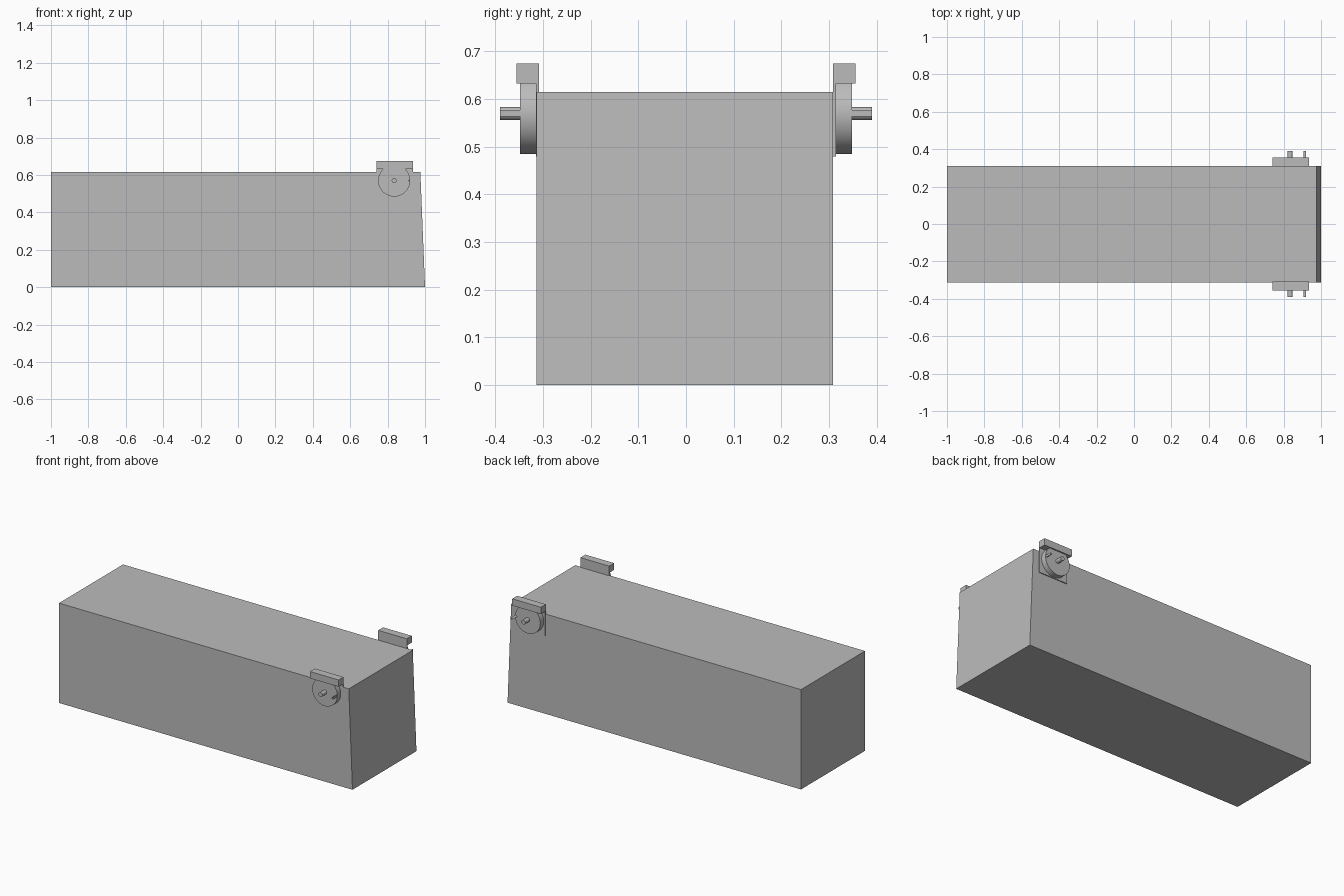
import bpy
import bmesh
import math

cube = bpy.data.objects.get("Cube")
if cube:
    bpy.data.objects.remove(cube, do_unlink=True)

grey = bpy.data.materials.new("plain grey")
grey.use_nodes = True
grey.diffuse_color = (0.5, 0.5, 0.5, 1)
grey.node_tree.nodes["Principled BSDF"].inputs["Base Color"].default_value = (0.5, 0.5, 0.5, 1)


def prism(name, profile, y0, y1, smooth=False):
    """Extrude an (x, z) outline from depth y0 to y1."""
    mesh = bpy.data.meshes.new(name)
    bm = bmesh.new()
    face = bm.faces.new([bm.verts.new((x, y0, z)) for x, z in profile])
    moved = bmesh.ops.extrude_face_region(bm, geom=[face])["geom"]
    verts = [v for v in moved if isinstance(v, bmesh.types.BMVert)]
    bmesh.ops.translate(bm, verts=verts, vec=(0, y1 - y0, 0))
    bmesh.ops.recalc_face_normals(bm, faces=bm.faces)
    bm.to_mesh(mesh)
    bm.free()
    mesh.materials.append(grey)
    obj = bpy.data.objects.new(name, mesh)
    bpy.context.collection.objects.link(obj)
    if smooth:
        bpy.ops.object.select_all(action="DESELECT")
        obj.select_set(True)
        bpy.context.view_layer.objects.active = obj
        bpy.ops.object.shade_smooth_by_angle(angle=math.radians(30))
    return obj


def rect(x0, x1, z0, z1):
    return [(x0, z0), (x1, z0), (x1, z1), (x0, z1)]


def ring(x, z, radius, sides):
    """Regular outline with its first corner towards -x."""
    steps = [math.pi + math.tau * i / sides for i in range(sides)]
    return [(x + radius * math.cos(a), z + radius * math.sin(a)) for a in steps]


# Long body with a slightly raked end
prism("body", [(-1, 0), (1, 0), (0.975, 0.615), (-1, 0.615)], -0.314, 0.309)

# Matching wheel mount on each side
AXLE_X, AXLE_Z = 0.835, 0.57
for side, s in (("right", -1), ("left", 1)):
    prism(side + "_mount_plate", rect(0.74, 0.935, 0.48, 0.64), s * 0.308, s * 0.3145)
    prism(side + "_top_block", rect(0.74, 0.935, 0.633, 0.675), s * 0.308, s * 0.356)
    prism(side + "_disc", ring(AXLE_X, AXLE_Z, 0.0855, 48), s * 0.313, s * 0.348, True)
    prism(side + "_axle", ring(AXLE_X, AXLE_Z, 0.0135, 16), s * 0.34, s * 0.39, True)
    prism(side + "_crank_pin", ring(0.915, AXLE_Z, 0.008, 3), s * 0.32, s * 0.39)
